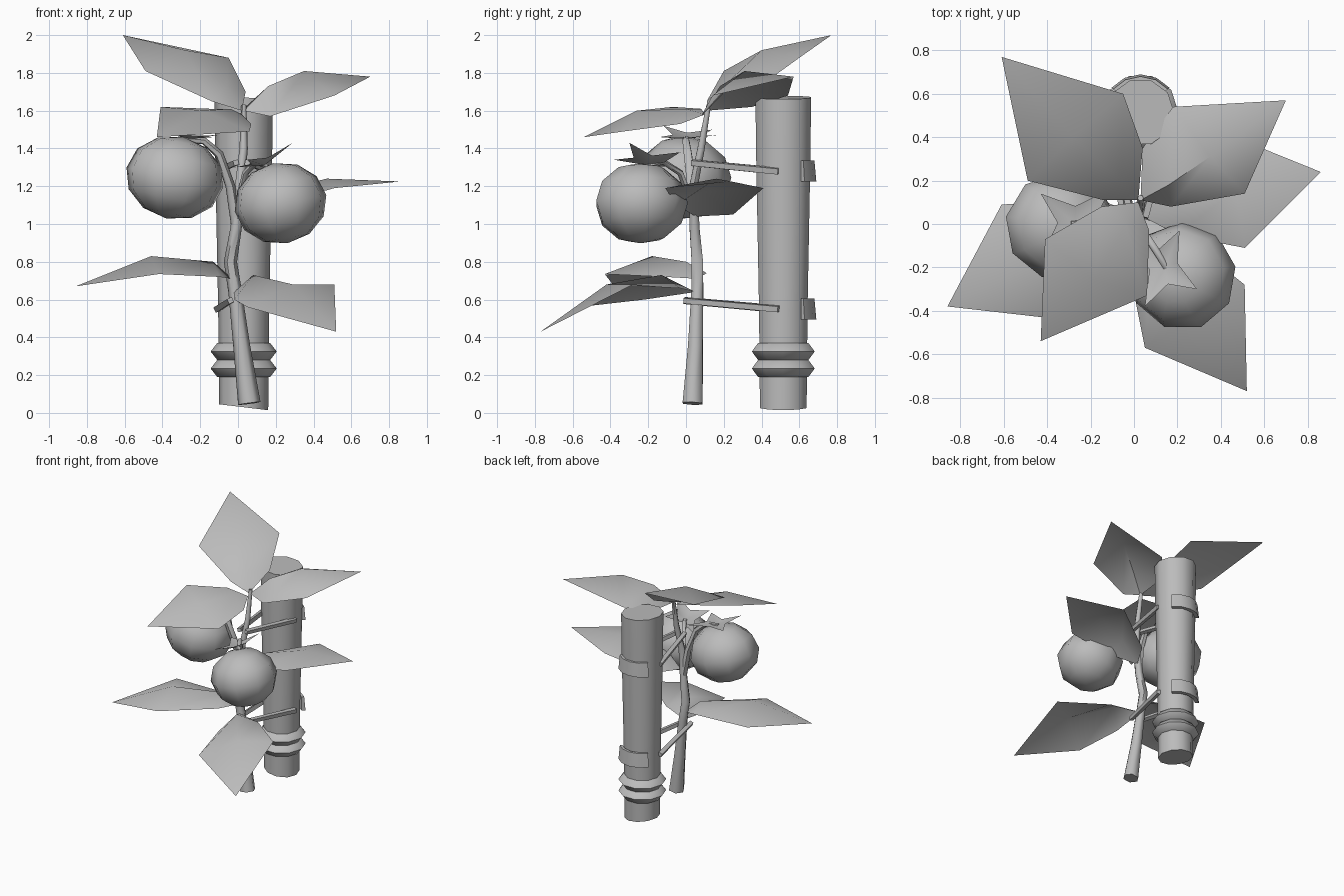
import bpy, bmesh, math
from mathutils import Vector, Matrix

cube = bpy.data.objects.get("Cube")
if cube:
    bpy.data.objects.remove(cube, do_unlink=True)

grey = bpy.data.materials.new("plain grey")
grey.use_nodes = True
grey.diffuse_color = (0.5, 0.5, 0.5, 1)
grey.node_tree.nodes["Principled BSDF"].inputs["Base Color"].default_value = (0.5, 0.5, 0.5, 1)


def finish(name, bm, angle=50):
    mesh = bpy.data.meshes.new(name)
    bm.normal_update()
    bm.to_mesh(mesh)
    bm.free()
    mesh.materials.append(grey)
    obj = bpy.data.objects.new(name, mesh)
    bpy.context.collection.objects.link(obj)
    bpy.ops.object.select_all(action='DESELECT')
    obj.select_set(True)
    bpy.context.view_layer.objects.active = obj
    bpy.ops.object.shade_smooth_by_angle(angle=math.radians(angle))
    return obj


def skin(bm, rings, close=True, caps=True):
    """Join successive rings of vertices with quads."""
    for a, b in zip(rings, rings[1:]):
        n = len(a)
        for i in range(n if close else n - 1):
            bm.faces.new((a[i], a[(i + 1) % n], b[(i + 1) % n], b[i]))
    if caps:
        bm.faces.new(rings[0][::-1])
        bm.faces.new(rings[-1])


def tube(name, points, sides=6):
    """Tapered tube along (x, y, z, radius) points."""
    bm = bmesh.new()
    path = [Vector(p[:3]) for p in points]
    rings = []
    for i, p in enumerate(path):
        way = path[min(i + 1, len(path) - 1)] - path[max(i - 1, 0)]
        side = way.cross(Vector((0, 1, 0.3))).normalized()
        other = way.cross(side).normalized()
        ring = []
        for k in range(sides):
            t = math.tau * k / sides
            ring.append(bm.verts.new(p + points[i][3] * (side * math.cos(t) + other * math.sin(t))))
        rings.append(ring)
    skin(bm, rings)
    bmesh.ops.recalc_face_normals(bm, faces=bm.faces)
    return finish(name, bm, 60)


def lathe(name, profile, slant=(0, 0), sides=10):
    """Upright turned part on the post axis; slant tilts each end cap."""
    bm = bmesh.new()
    rings = []
    for r, z in profile:
        tilt = slant[0] if z == profile[0][1] else slant[1] if z == profile[-1][1] else 0
        ring = []
        for k in range(sides):
            t = math.tau * k / sides
            x, y = r * math.cos(t), r * math.sin(t)
            ring.append(bm.verts.new((POST.x + x, POST.y + y, z + tilt * x)))
        rings.append(ring)
    skin(bm, rings)
    return finish(name, bm)


# Support post and its two collars
POST = Vector((0.03, 0.515, 0))
lathe("post", [(0.13, 0.03), (0.135, 0.55), (0.15, 1.3), (0.155, 1.67)], (-0.12, -0.06))
for i, z in enumerate((0.235, 0.325)):
    lathe(f"post_collar_{i}", [(0.12, z - 0.048), (0.14, z - 0.045), (0.175, z),
                               (0.14, z + 0.045), (0.12, z + 0.048)])

# Stem and fruit stalks
tube("stem", [(0.06, 0.035, 0.05, 0.06), (0.02, 0.05, 0.35, 0.045), (-0.015, 0.06, 0.64, 0.036),
              (-0.04, 0.06, 0.8, 0.035), (-0.01, 0.045, 0.98, 0.03), (0.01, 0.04, 1.2, 0.026),
              (0.03, 0.08, 1.4, 0.022), (0.03, 0.12, 1.63, 0.014)])
tube("stalk_right", [(-0.01, 0.045, 1.0, 0.028), (-0.04, 0.03, 1.2, 0.026), (-0.1, 0.01, 1.37, 0.024),
                     (-0.18, 0, 1.44, 0.02), (-0.29, 0, 1.45, 0.018)])
tube("stalk_left", [(0, 0.04, 1.08, 0.022), (0.04, -0.03, 1.27, 0.018),
                    (0.1, -0.12, 1.33, 0.016), (0.16, -0.22, 1.3, 0.014)])


# Fruits
def fruit(name, centre, size, tilt):
    bm = bmesh.new()
    bmesh.ops.create_uvsphere(bm, u_segments=9, v_segments=6, radius=1)
    bm.transform(Matrix.Translation(centre) @ Matrix.Rotation(math.radians(tilt), 4, 'Y')
                 @ Matrix.Diagonal((*size, 1)))
    finish(name, bm, 80)


fruit("fruit_right", (-0.335, -0.01, 1.245), (0.265, 0.25, 0.22), 12)
fruit("fruit_left", (0.225, -0.24, 1.11), (0.25, 0.25, 0.215), -10)


# Pointed calyx on each fruit
def calyx(name, centre, tips):
    bm = bmesh.new()
    c = Vector(centre)
    tips = [Vector(t) for t in tips]
    mid = bm.verts.new(c)
    outline = []
    for a, b in zip(tips, tips[1:] + tips[:1]):
        notch = c.lerp((a + b) / 2, 0.55)
        outline += [bm.verts.new(a), bm.verts.new(notch)]
    for i, v in enumerate(outline):
        bm.faces.new((mid, v, outline[(i + 1) % len(outline)]))
    finish(name, bm, 40)


calyx("calyx_right", (-0.27, 0, 1.45), [(-0.43, 0.14, 1.5), (-0.41, -0.12, 1.52),
                                        (-0.13, -0.14, 1.46), (-0.11, 0.16, 1.47)])
calyx("calyx_left", (0.14, -0.2, 1.31), [(0.29, -0.3, 1.43), (0.21, -0.03, 1.38),
                                         (-0.02, -0.06, 1.3), (0.05, -0.38, 1.34)])


# Leaves: base, near pair and rib, far pair and rib, tip
def leaf(name, base, near_a, near_rib, near_b, far_a, far_rib, far_b, tip):
    bm = bmesh.new()
    b, na, nr, nb, fa, fr, fb, t = [bm.verts.new(p) for p in
                                    (base, near_a, near_rib, near_b, far_a, far_rib, far_b, tip)]
    for f in ((b, nr, na), (b, nb, nr), (na, nr, fr, fa), (nr, nb, fb, fr), (fa, fr, t), (fr, fb, t)):
        bm.faces.new(f)
    bmesh.ops.recalc_face_normals(bm, faces=bm.faces)
    if sum(f.normal.z for f in bm.faces) < 0:
        bmesh.ops.reverse_faces(bm, faces=bm.faces)
    finish(name, bm, 60)


leaf("leaf_top_back_right", (0.02, 0.11, 1.6), (-0.14, 0.11, 1.65), (-0.06, 0.2, 1.73), (0.04, 0.35, 1.7),
     (-0.49, 0.2, 1.81), (-0.28, 0.4, 1.92), (-0.05, 0.6, 1.88), (-0.61, 0.77, 2))
leaf("leaf_top_back_left", (0.03, 0.11, 1.6), (0.17, 0.08, 1.57), (0.16, 0.18, 1.73), (0.04, 0.35, 1.62),
     (0.51, 0.14, 1.68), (0.35, 0.31, 1.81), (0.18, 0.54, 1.68), (0.7, 0.57, 1.78))
leaf("leaf_top_front", (0.02, 0.1, 1.58), (-0.15, 0.08, 1.61), (-0.04, 0, 1.61), (0.07, -0.03, 1.53),
     (-0.41, -0.07, 1.62), (-0.18, -0.26, 1.6), (0.06, -0.33, 1.49), (-0.43, -0.54, 1.46))
leaf("leaf_middle_left", (0.01, 0.05, 1.04), (0.2, -0.05, 1.1), (0.18, 0.08, 1.17), (0.13, 0.25, 1.05),
     (0.51, -0.11, 1.19), (0.47, 0.16, 1.24), (0.44, 0.41, 1.19), (0.86, 0.24, 1.225))
leaf("leaf_low_right", (-0.03, 0.06, 0.71), (-0.15, 0.11, 0.74), (-0.13, 0, 0.8), (-0.1, -0.11, 0.72),
     (-0.61, 0.09, 0.75), (-0.46, -0.18, 0.83), (-0.42, -0.43, 0.735), (-0.86, -0.38, 0.67))
leaf("leaf_low_front", (-0.02, 0.05, 0.64), (0.2, -0.03, 0.66), (0.08, -0.13, 0.73), (-0.02, -0.22, 0.6),
     (0.51, -0.28, 0.68), (0.29, -0.42, 0.68), (0.05, -0.57, 0.56), (0.52, -0.77, 0.43))

# Ties: a strand on each side of the stem and a curved strap behind the post
for label, z, x, y in (("lower", 0.55, -0.01, 0.02), ("upper", 1.28, 0.02, 0.06)):
    for side, s in (("left", 1), ("right", -1)):
        tube(f"{label}_strand_{side}", [(x + 0.03 * s, y - 0.03, z + 0.045, 0.02),
                                        (0.03 + 0.14 * s, 0.49, z, 0.022)], 4)
    bm = bmesh.new()
    rows = []
    for r, h in ((0.145, -0.055), (0.175, -0.055), (0.165, 0.055), (0.145, 0.055)):
        row = []
        for k in range(5):
            t = math.radians(40 + 25 * k)
            row.append(bm.verts.new((POST.x + r * math.cos(t), POST.y + r * math.sin(t), z + h)))
        rows.append(row)
    skin(bm, rows + rows[:1], close=False, caps=False)
    for k in (0, -1):
        bm.faces.new([row[k] for row in rows])
    bmesh.ops.recalc_face_normals(bm, faces=bm.faces)
    finish(f"{label}_strap", bm, 40)
